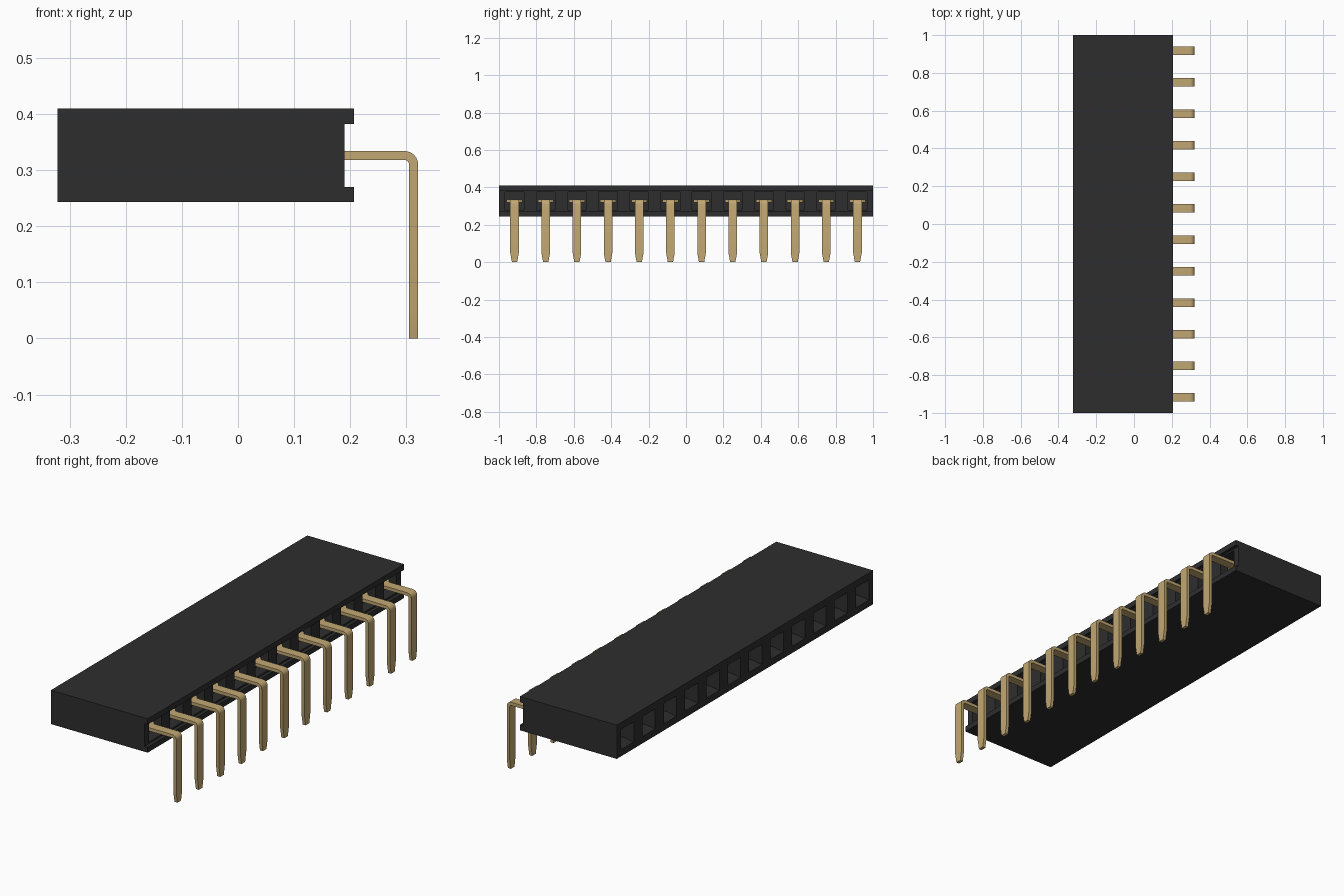
import bpy, bmesh, math
from mathutils import Vector

cube = bpy.data.objects.get("Cube")
if cube:
    bpy.data.objects.remove(cube, do_unlink=True)

COUNT = 12
PITCH = 2 / COUNT
MID_Z = 0.326


def material(name, colour):
    mat = bpy.data.materials.new(name)
    mat.use_nodes = True
    mat.diffuse_color = (*colour, 1)
    mat.node_tree.nodes["Principled BSDF"].inputs["Base Color"].default_value = (*colour, 1)
    return mat


def mesh_from(bm, name, mat):
    bmesh.ops.recalc_face_normals(bm, faces=bm.faces[:])
    mesh = bpy.data.meshes.new(name)
    bm.to_mesh(mesh)
    bm.free()
    mesh.materials.append(mat)
    return mesh


def add_object(name, mesh, y=0):
    obj = bpy.data.objects.new(name, mesh)
    obj.location.y = y
    bpy.context.collection.objects.link(obj)
    return obj


def loft(bm, rings):
    """Skin closed rings and cap both ends; returns faces per strip side."""
    loops = [[bm.verts.new(p) for p in ring] for ring in rings]
    n = len(loops[0])
    sides = [[] for _ in range(n)]
    for a, b in zip(loops, loops[1:]):
        for i in range(n):
            j = (i + 1) % n
            sides[i].append(bm.faces.new((a[i], a[j], b[j], b[i])))
    bm.faces.new(loops[0])
    bm.faces.new(loops[-1])
    return sides


def sink(bm, face, inward, steps):
    """Sink a rectangular pocket: steps are half width, half height, depth."""
    centre = face.calc_center_median()
    for half_w, half_h, depth in steps:
        bmesh.ops.inset_individual(bm, faces=[face], thickness=0.001)
        middle = face.calc_center_median()
        for v in face.verts:
            v.co = (centre.x + inward * depth,
                    centre.y + math.copysign(half_w, v.co.y - middle.y),
                    MID_Z + math.copysign(half_h, v.co.z - middle.z))


plastic = material("black plastic", (0.027, 0.027, 0.027))
gold = material("pale gold", (0.54, 0.39, 0.17))

# Housing: notched profile run along y, one segment per contact
profile = [(-0.322, 0.243), (0.207, 0.243), (0.207, 0.27), (0.19, 0.27),
           (0.19, 0.382), (0.207, 0.382), (0.207, 0.41), (-0.322, 0.41)]
bm = bmesh.new()
sides = loft(bm, [[(x, -1 + i * PITCH, z) for x, z in profile]
                  for i in range(COUNT + 1)])
bm.normal_update()

# Funnel sockets on the mating face, plain pockets behind the pins
for face in sides[7]:
    sink(bm, face, 1, [(0.05, 0.05, 0), (0.032, 0.032, 0.04), (0.032, 0.032, 0.3)])
for face in sides[3]:
    sink(bm, face, -1, [(0.05, 0.048, 0), (0.05, 0.048, 0.06)])
add_object("housing", mesh_from(bm, "housing", plastic))

# Bent pin: flat strip following a path, wide at the root, tapered at the tip
HALF_T = 0.008
stations = [((0.125, MID_Z), 0, 0.042), ((0.155, MID_Z), 0, 0.042),
            ((0.168, MID_Z), 0, 0.023)]
for k in range(7):
    a = math.pi / 2 * k / 6
    stations.append(((0.297 + 0.016 * math.sin(a), 0.31 + 0.016 * math.cos(a)), a, 0.023))
stations += [((0.313, 0.05), math.pi / 2, 0.023), ((0.313, 0), math.pi / 2, 0.014)]
rings = []
for (x, z), a, half_w in stations:
    centre = Vector((x, 0, z))
    out = Vector((math.sin(a), 0, math.cos(a))) * HALF_T
    side = Vector((0, half_w, 0))
    rings.append([centre + out + side, centre + out - side,
                  centre - out - side, centre - out + side])
bm = bmesh.new()
loft(bm, rings)
pin_mesh = mesh_from(bm, "pin", gold)
for i in range(COUNT):
    pin = add_object(f"pin_{i + 1}", pin_mesh, -1 + (i + 0.5) * PITCH)

# Smooth only the bend of the shared pin mesh
bpy.ops.object.select_all(action="DESELECT")
pin.select_set(True)
bpy.context.view_layer.objects.active = pin
bpy.ops.object.shade_smooth_by_angle(angle=math.radians(20))
